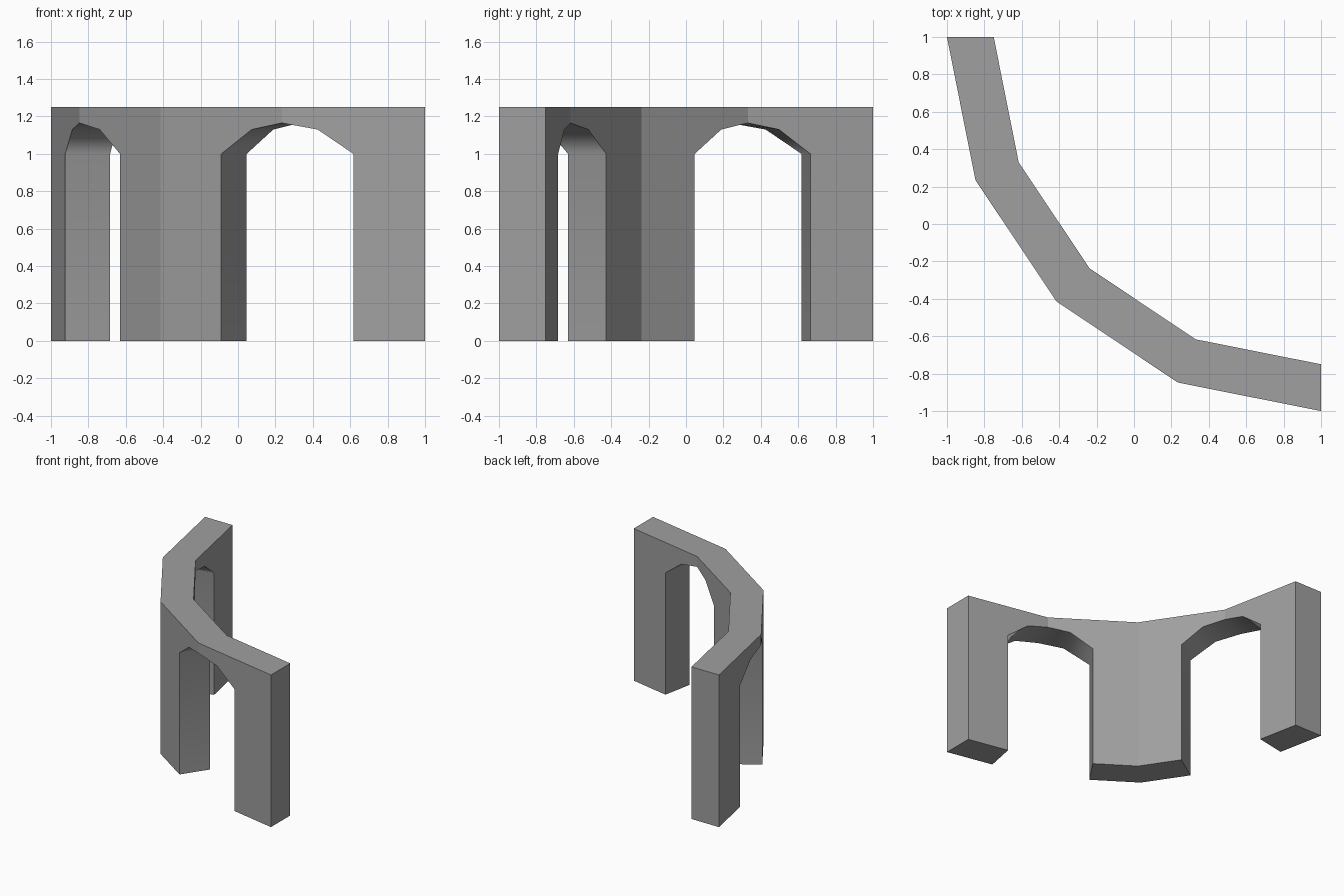
import bpy, bmesh
from math import sin, cos, pi

old = bpy.data.objects.get("Cube")
if old:
    bpy.data.objects.remove(old, do_unlink=True)

TOP, SPRING, HAUNCH, CROWN = 1.25, 1.0, 1.13, 1.165
OUTER, INNER = 2.0, 1.75

stone = bpy.data.materials.new("stone grey")
stone.use_nodes = True
grey = (0.35, 0.35, 0.35, 1)
stone.diffuse_color = grey
stone.node_tree.nodes["Principled BSDF"].inputs["Base Color"].default_value = grey


def plan_point(radius, u):
    """Point on the faceted quarter ring, u counted in facets."""
    def corner(k):
        a = k * pi / 8
        return 1 - radius * sin(a), 1 - radius * cos(a)
    k = min(int(u), 3)
    (ax, ay), (bx, by) = corner(k), corner(k + 1)
    f = u - k
    return ax + (bx - ax) * f, ay + (by - ay) * f


bm = bmesh.new()
cache = {}


def vert(radius, u, z):
    key = (radius, u, z)
    if key not in cache:
        cache[key] = bm.verts.new((*plan_point(radius, u), z))
    return cache[key]


def wall(profile):
    """Same face on the outer and the inner side of the ring."""
    for radius in (OUTER, INNER):
        bm.faces.new([vert(radius, u, z) for u, z in profile])


def across(a, b, smooth=False):
    """Face spanning the wall thickness between two profile points."""
    face = bm.faces.new([vert(OUTER, *a), vert(OUTER, *b),
                         vert(INNER, *b), vert(INNER, *a)])
    face.smooth = smooth


def pier(u0, u1, jamb):
    """Solid pier segment; the jamb side carries the arch springing."""
    profile = [(u0, 0), (u1, 0), (u1, TOP), (u0, TOP)]
    profile.insert(2 if jamb == u1 else 4, (jamb, SPRING))
    wall(profile)
    across((u0, 0), (u1, 0))
    across((u0, TOP), (u1, TOP))
    across((jamb, 0), (jamb, SPRING), True)


# End piers and the bent central pier
for a, b, jamb in ((0, 0.5, 0.5), (1.5, 2, 1.5), (2, 2.5, 2.5), (3.5, 4, 3.5)):
    pier(a, b, jamb)
for end in (0, 4):
    across((end, 0), (end, TOP))

# Two arches, each centred on a bend of the ring
for centre in (1, 3):
    curve = [(centre - 0.5, SPRING), (centre - 0.25, HAUNCH), (centre, CROWN),
             (centre + 0.25, HAUNCH), (centre + 0.5, SPRING)]
    for a, b in zip(curve, curve[1:]):
        wall([a, b, (b[0], TOP), (a[0], TOP)])
        across(a, b, True)
        across((a[0], TOP), (b[0], TOP))

bmesh.ops.recalc_face_normals(bm, faces=bm.faces)

# Only the arch linings blend together
for edge in bm.edges:
    edge.smooth = all(f.smooth for f in edge.link_faces)

mesh = bpy.data.meshes.new("curved_arcade_wall")
bm.to_mesh(mesh)
bm.free()
mesh.materials.append(stone)
arcade = bpy.data.objects.new("curved_arcade_wall", mesh)
bpy.context.collection.objects.link(arcade)

weighted = arcade.modifiers.new("weighted normals", "WEIGHTED_NORMAL")
weighted.keep_sharp = True
